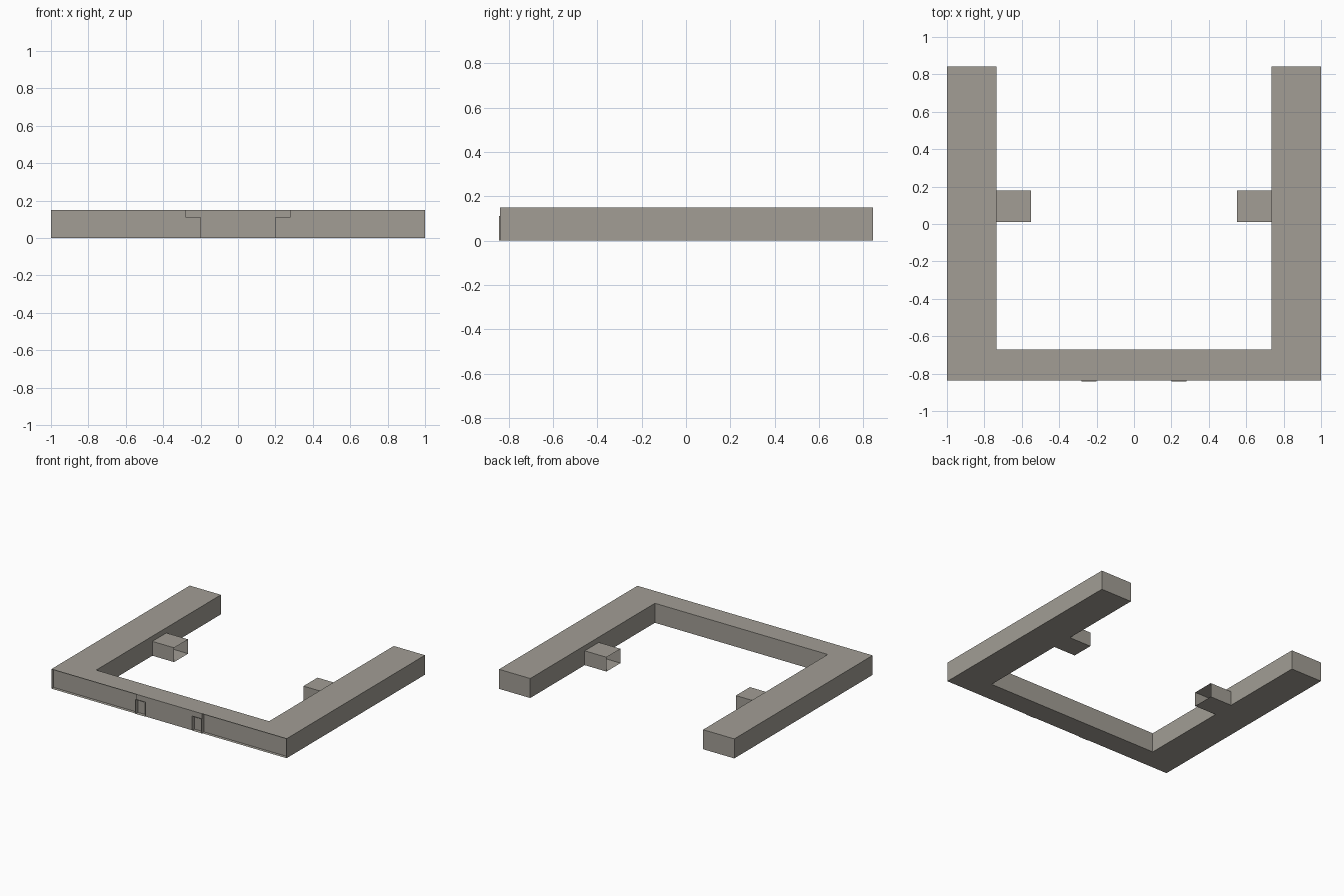
import bpy, bmesh

if "Cube" in bpy.data.objects:
    bpy.data.objects.remove(bpy.data.objects["Cube"])

stone = bpy.data.materials.new("warm grey")
stone.diffuse_color = (0.36, 0.34, 0.30, 1)
stone.use_nodes = True
stone.node_tree.nodes["Principled BSDF"].inputs["Base Color"].default_value = stone.diffuse_color

H, SLOT_H = 0.15, 0.11
FRONT, RECESS, BACK = -0.838, -0.813, 0.842


def finish(name, bm):
    bmesh.ops.remove_doubles(bm, verts=bm.verts, dist=1e-5)
    bm.normal_update()
    me = bpy.data.meshes.new(name)
    bm.to_mesh(me)
    bm.free()
    me.materials.append(stone)
    ob = bpy.data.objects.new(name, me)
    bpy.context.collection.objects.link(ob)
    return ob


def wall(bm, pts, z0, z1):
    """Upright sheet along a path in plan; outside is on the right of the path."""
    for (ax, ay), (bx, by) in zip(pts, pts[1:]):
        bm.faces.new([bm.verts.new(c) for c in
                      ((ax, ay, z0), (bx, by, z0), (bx, by, z1), (ax, ay, z1))])


def slab(bm, pts, z, up=True):
    vs = [bm.verts.new((x, y, z)) for x, y in pts]
    bm.faces.new(vs if up else vs[::-1])


def mirror(ob):
    m = ob.modifiers.new("mirror", 'MIRROR')
    m.use_axis[0] = True
    m.use_clip = False


# U-shaped wing building: roof, floor and all walls except the front
plan = [(1, FRONT), (1, BACK), (0.735, BACK), (0.735, -0.672),
        (-0.735, -0.672), (-0.735, BACK), (-1, BACK), (-1, FRONT)]
bm = bmesh.new()
wall(bm, plan, 0, H)
slab(bm, plan, H)
slab(bm, plan, 0, up=False)
finish("u_shaped_body", bm)

# front centre panel between the two slots
bm = bmesh.new()
wall(bm, [(-0.2, FRONT), (0.2, FRONT)], 0, H)
finish("front_centre_panel", bm)

# recessed front panel, its side return and the header above the slot
bm = bmesh.new()
wall(bm, [(0.28, RECESS), (1, RECESS)], 0, H)
wall(bm, [(0.2, FRONT), (0.28, FRONT), (0.28, RECESS)], SLOT_H, H)
mirror(finish("front_side_panel", bm))

# shallow slot box, open to the front
bm = bmesh.new()
slot = [(0.28, -0.842), (0.28, RECESS), (0.2, RECESS), (0.2, -0.842)]
wall(bm, slot, 0, SLOT_H)
slab(bm, slot, SLOT_H)
slab(bm, slot, 0, up=False)
mirror(finish("front_slot", bm))

# courtyard porch, open at its inner end
bm = bmesh.new()
porch = [(0.55, 0.01), (0.74, 0.01), (0.74, 0.18), (0.55, 0.18)]
wall(bm, [porch[0], porch[1]], 0, SLOT_H)
wall(bm, [porch[2], porch[3]], 0, SLOT_H)
slab(bm, porch, SLOT_H)
slab(bm, porch, 0, up=False)
mirror(finish("courtyard_porch", bm))
